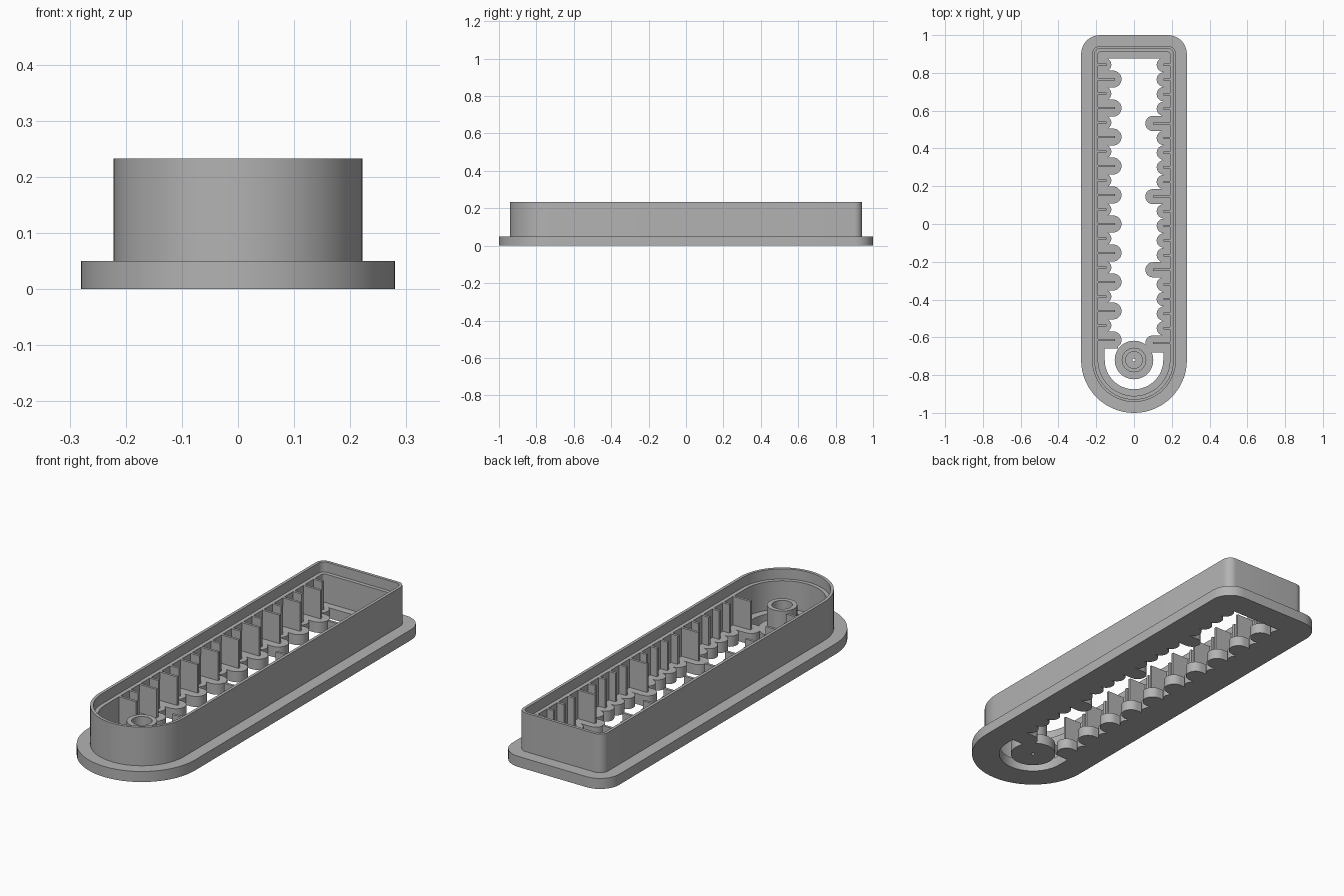
import bpy, bmesh, math
from math import pi, cos, sin

cube = bpy.data.objects.get("Cube")
if cube:
    bpy.data.objects.remove(cube)

grey = bpy.data.materials.new("plain grey")
grey.use_nodes = True
colour = (0.45, 0.45, 0.45, 1)
grey.diffuse_color = colour
grey.node_tree.nodes["Principled BSDF"].inputs["Base Color"].default_value = colour

PIVOT_Y = -0.72     # centre of the rounded end and of the post
FLOOR = 0.05        # thickness of the base plate
LEDGE = 0.185       # height of the inner ledge and the fins
RIM = 0.233
FLOOR_EDGE = 0.155  # half width of the opening


def finish(name, bm):
    bmesh.ops.recalc_face_normals(bm, faces=bm.faces)
    mesh = bpy.data.meshes.new(name)
    bm.to_mesh(mesh)
    bm.free()
    mesh.materials.append(grey)
    obj = bpy.data.objects.new(name, mesh)
    bpy.context.collection.objects.link(obj)
    return obj


def arc(cx, cy, r, start, end, n):
    return [(cx + r * cos(start + (end - start) * i / n),
             cy + r * sin(start + (end - start) * i / n)) for i in range(n + 1)]


def body_outline(w):
    """Long outline: round front end, small rounded back corners."""
    r = max(w - 0.18, 0.006)
    top = w - PIVOT_Y
    return (arc(0, PIVOT_Y, w, pi, 2 * pi, 32)
            + arc(w - r, top - r, r, 0, pi / 2, 8)
            + arc(r - w, top - r, r, pi / 2, pi, 8))


def circle_outline(r):
    return arc(0, PIVOT_Y, r, 0, 2 * pi * 47 / 48, 47)


def sweep(name, outline, profile):
    """Join the outlines of a closed (size, height) profile into a solid ring."""
    bm = bmesh.new()
    rings = [[bm.verts.new((x, y, z)) for x, y in outline(w)] for w, z in profile]
    for a, b in zip(rings, rings[1:] + rings[:1]):
        for i in range(len(a)):
            j = (i + 1) % len(a)
            bm.faces.new((a[i], a[j], b[j], b[i]))
    return finish(name, bm)


def prism(bm, points, z0, z1):
    low = [bm.verts.new((x, y, z0)) for x, y in points]
    high = [bm.verts.new((x, y, z1)) for x, y in points]
    bm.faces.new(low[::-1])
    bm.faces.new(high)
    for i in range(len(points)):
        j = (i + 1) % len(points)
        bm.faces.new((low[i], low[j], high[j], high[i]))


def rectangle(x0, x1, y0, y1):
    return [(x0, y0), (x1, y0), (x1, y1), (x0, y1)]


# Flanged base with its stepped wall
sweep("flanged_housing", body_outline, [
    (0.28, 0), (0.28, FLOOR), (0.222, FLOOR), (0.222, RIM), (0.208, RIM),
    (0.208, LEDGE), (0.19, LEDGE), (0.19, FLOOR), (FLOOR_EDGE, FLOOR), (FLOOR_EDGE, 0)])

# Hollow post on a round foot
sweep("pivot_post", circle_outline, [
    (0.008, 0), (0.102, 0), (0.102, FLOOR), (0.065, FLOOR),
    (0.065, 0.16), (0.044, 0.16), (0.044, FLOOR), (0.008, FLOOR)])


def row(side, label, teeth):
    """Rounded teeth along one edge, each carrying an upright fin."""
    lobes, fins = bmesh.new(), bmesh.new()
    for y, tip, r, fin_end in teeth:
        shape = arc(tip + r, y, r, pi / 2, 3 * pi / 2, 16)
        shape += [(FLOOR_EDGE + 0.01, y - r), (FLOOR_EDGE + 0.01, y + r)]
        prism(lobes, [(side * x, v) for x, v in shape], 0, FLOOR)
        plate = rectangle(fin_end, 0.195, y - 0.006, y + 0.006)
        prism(fins, [(side * x, v) for x, v in plate], FLOOR - 0.01, LEDGE)
    finish(label + "_teeth", lobes)
    finish(label + "_fins", fins)


# Right edge: long and short teeth alternate
pitch = 0.0767
row(-1, "right", [(pitch * k, 0.066, 0.045, 0.1) if k % 2 == 0
                  else (pitch * k, 0.12, 0.036, 0.145) for k in range(-8, 12)])

# Left edge: every fifth tooth is long
row(1, "left", [(-0.63 + 0.0775 * k, 0.06, 0.04, 0.1) if k % 5 == 0
                else (-0.63 + 0.0775 * k, 0.12, 0.038, 0.155) for k in range(20)])

# Short webs that tie the last teeth to the plate beside the post
webs = bmesh.new()
prism(webs, rectangle(-0.165, -0.085, -0.658, -0.6), 0, FLOOR)
prism(webs, rectangle(0.085, 0.165, -0.68, -0.6), 0, FLOOR)
finish("post_webs", webs)

# Smooth the curved walls, keep the corners crisp
bpy.ops.object.select_all(action='DESELECT')
for obj in bpy.context.collection.objects:
    if obj.type == 'MESH' and grey.name in obj.data.materials:
        obj.select_set(True)
        bpy.context.view_layer.objects.active = obj
bpy.ops.object.shade_smooth_by_angle(angle=math.radians(30))
